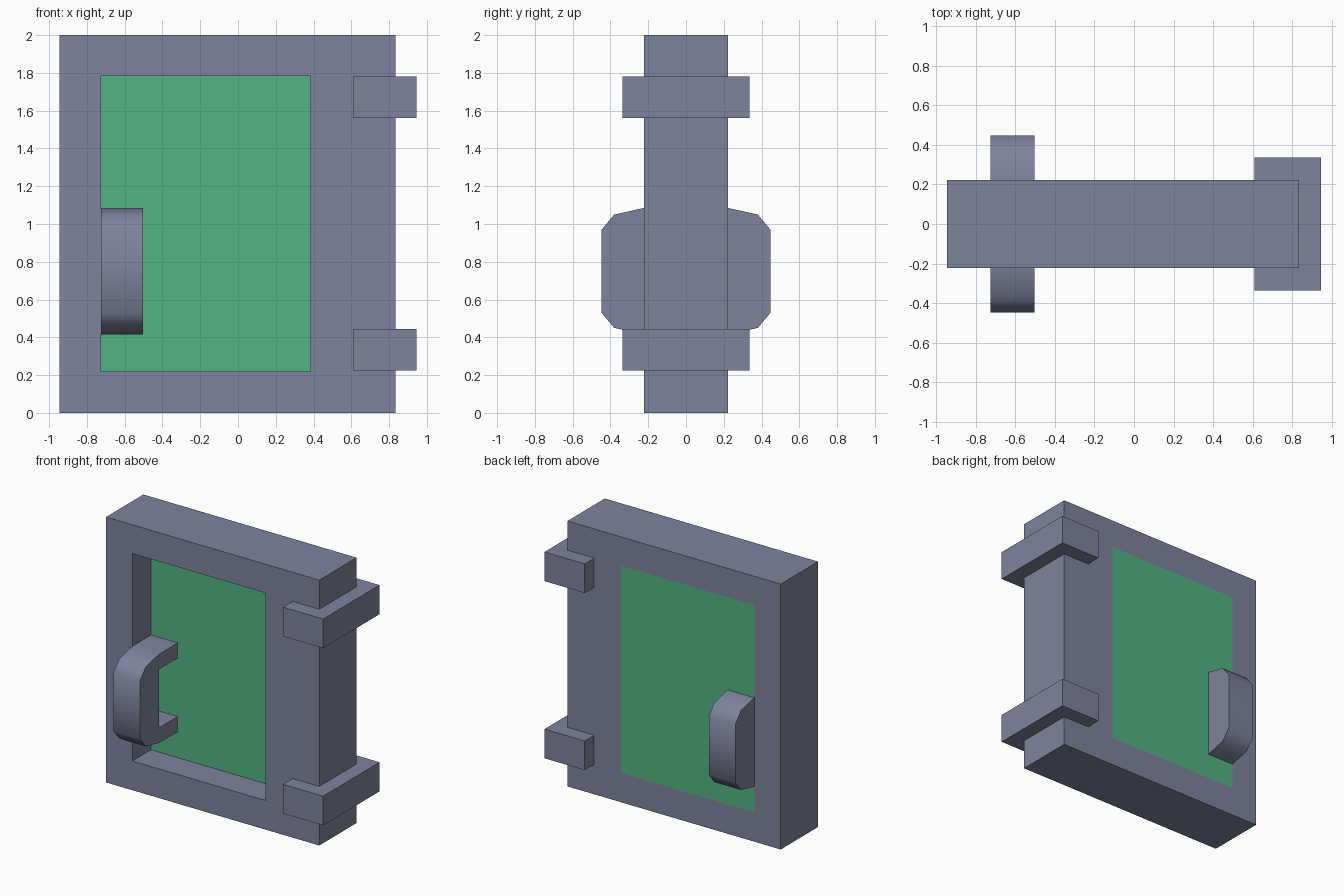
import bpy, bmesh, math

if "Cube" in bpy.data.objects:
    bpy.data.objects.remove(bpy.data.objects["Cube"])


def material(name, rgb):
    m = bpy.data.materials.new(name)
    lin = [((c / 255 + 0.055) / 1.055) ** 2.4 for c in rgb]
    m.diffuse_color = (*lin, 1)
    m.use_nodes = True
    m.node_tree.nodes["Principled BSDF"].inputs["Base Color"].default_value = m.diffuse_color
    return m


grey = material("blue grey metal", (126, 131, 157))
green = material("green glass", (83, 180, 131))


def finish(name, bm, mat, smooth=False):
    bmesh.ops.recalc_face_normals(bm, faces=bm.faces[:])
    me = bpy.data.meshes.new(name)
    bm.to_mesh(me)
    bm.free()
    me.materials.append(mat)
    ob = bpy.data.objects.new(name, me)
    bpy.context.collection.objects.link(ob)
    if smooth:
        bpy.ops.object.select_all(action='DESELECT')
        ob.select_set(True)
        bpy.context.view_layer.objects.active = ob
        bpy.ops.object.shade_smooth_by_angle(angle=math.radians(45))
    return ob


def box(name, x, y, z, mat):
    bm = bmesh.new()
    bmesh.ops.create_cube(bm, size=1)
    for v in bm.verts:
        v.co = [a + (b - a) * (c + 0.5) for (a, b), c in zip((x, y, z), v.co)]
    return finish(name, bm, mat)


# Door frame: rectangular ring with a window opening
T = 0.222
WIN_X, WIN_Z = (-0.725, 0.385), (0.22, 1.783)


def rect(bm, x, z, y):
    return [bm.verts.new((a, y, b)) for a, b in
            ((x[0], z[0]), (x[1], z[0]), (x[1], z[1]), (x[0], z[1]))]


bm = bmesh.new()
loops = [rect(bm, (-0.945, 0.833), (0, 2), -T), rect(bm, (-0.945, 0.833), (0, 2), T),
         rect(bm, WIN_X, WIN_Z, T), rect(bm, WIN_X, WIN_Z, -T)]
for k in range(4):
    a, b = loops[k], loops[(k + 1) % 4]
    for i in range(4):
        j = (i + 1) % 4
        bm.faces.new((a[i], a[j], b[j], b[i]))
finish("door_frame", bm, grey)

# Window panel: recessed at the front, flush at the back
box("window_panel", WIN_X, (0, T), WIN_Z, green)

# Handles: C-shaped profile, one on each side
upper = [(0, 0.335), (0.222, 0.335), (0.38, 0.30), (0.447, 0.22)]
outer = upper + [(y, -z) for y, z in reversed(upper)]
profile = outer + [(0, -0.22), (0.222, -0.22), (0.222, 0.22), (0, 0.22)]
for name, side in (("front_handle", -1), ("back_handle", 1)):
    bm = bmesh.new()
    face = bm.faces.new([bm.verts.new((-0.725, side * y, 0.75 + z)) for y, z in profile])
    ext = bmesh.ops.extrude_face_region(bm, geom=[face], use_keep_orig=True)
    moved = [g for g in ext["geom"] if isinstance(g, bmesh.types.BMVert)]
    bmesh.ops.translate(bm, vec=(0.222, 0, 0), verts=moved)
    finish(name, bm, grey, smooth=True)

# Hinges wrapping the right edge
for name, z in (("lower_hinge", 0.225), ("upper_hinge", 1.56)):
    box(name, (0.61, 0.945), (-0.335, 0.335), (z, z + 0.22), grey)
